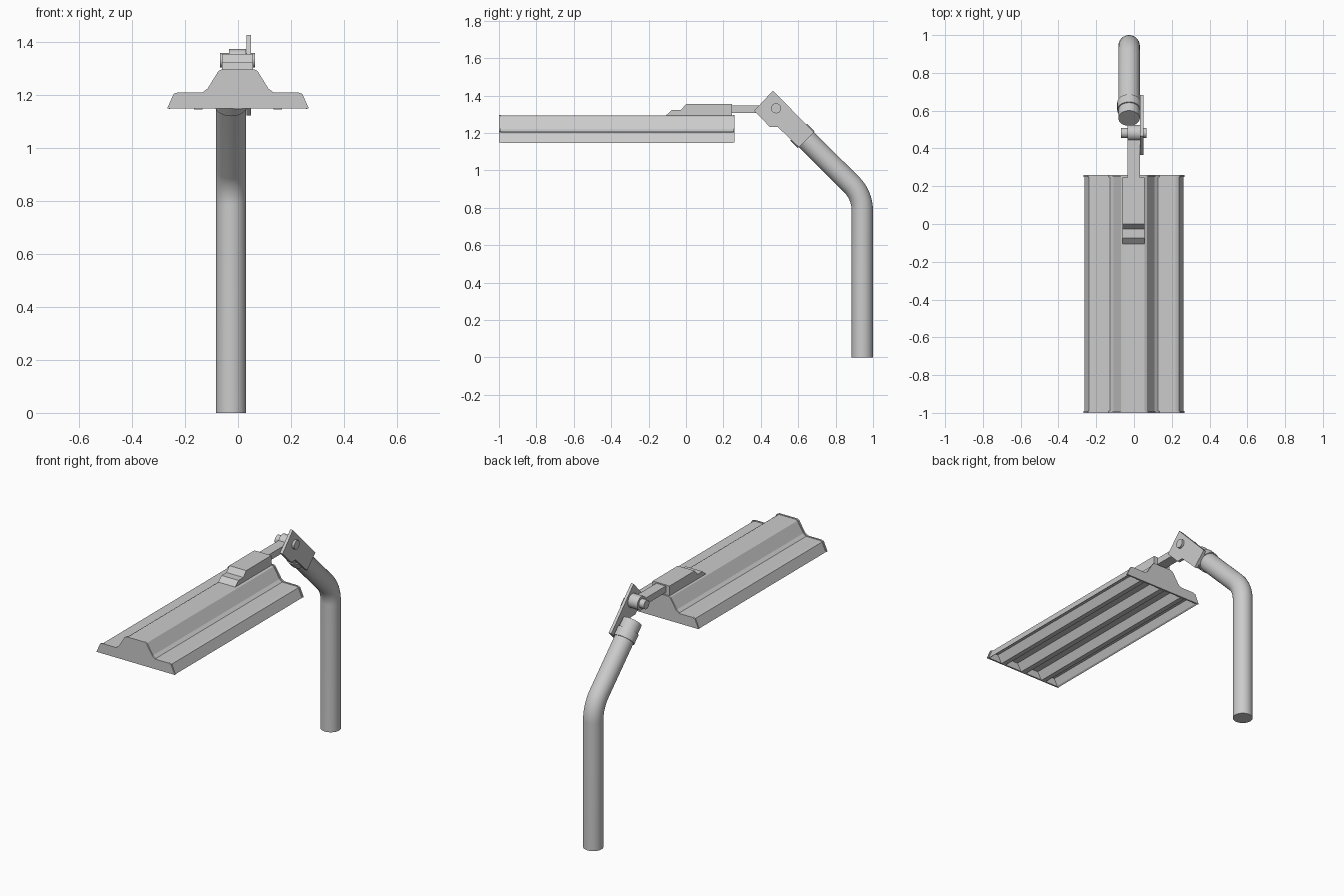
import bpy, bmesh, math
from mathutils import Vector

cube = bpy.data.objects.get("Cube")
if cube:
    bpy.data.objects.remove(cube, do_unlink=True)

grey = bpy.data.materials.new("light grey metal")
grey.use_nodes = True
grey.diffuse_color = (0.6, 0.6, 0.6, 1)
grey.node_tree.nodes["Principled BSDF"].inputs["Base Color"].default_value = (0.6, 0.6, 0.6, 1)


def loft(name, rings, smooth=False):
    """Skin a list of point rings and cap both ends."""
    bm = bmesh.new()
    rows = [[bm.verts.new(p) for p in ring] for ring in rings]
    n = len(rows[0])
    for a, b in zip(rows, rows[1:]):
        for i in range(n):
            j = (i + 1) % n
            bm.faces.new((a[i], a[j], b[j], b[i]))
    bm.faces.new(rows[0][::-1])
    bm.faces.new(rows[-1])
    bmesh.ops.recalc_face_normals(bm, faces=bm.faces[:])
    mesh = bpy.data.meshes.new(name)
    bm.to_mesh(mesh)
    bm.free()
    mesh.materials.append(grey)
    ob = bpy.data.objects.new(name, mesh)
    bpy.context.collection.objects.link(ob)
    if smooth:
        bpy.ops.object.select_all(action='DESELECT')
        ob.select_set(True)
        bpy.context.view_layer.objects.active = ob
        bpy.ops.object.shade_smooth_by_angle(angle=math.radians(35))
    return ob


def extrude_x(name, profile, x0, x1):
    return loft(name, [[(x, y, z) for y, z in profile] for x in (x0, x1)])


def extrude_y(name, profile, y0, y1):
    return loft(name, [[(x, y, z) for x, z in profile] for y in (y0, y1)])


def tube(name, path, radius, x=0.0, sides=32):
    """Round tube along a (y, z) path, each point carrying its direction angle."""
    rings = []
    for y, z, a in path:
        side = Vector((0, math.sin(a), -math.cos(a)))
        ring = []
        for i in range(sides):
            t = 2 * math.pi * i / sides
            ring.append(Vector((x, y, z)) + radius * (math.cos(t) * Vector((1, 0, 0)) + math.sin(t) * side))
        rings.append(ring)
    return loft(name, rings, True)


def pin(name, y, z, radius, x0, x1, sides=24):
    circle = [(y + radius * math.cos(2 * math.pi * i / sides),
               z + radius * math.sin(2 * math.pi * i / sides)) for i in range(sides)]
    return loft(name, [[(x, cy, cz) for cy, cz in circle] for x in (x0, x1)], True)


# Pole: upright, rounded 45 degree bend, sloping upper end
POLE_X, POLE_Y, BEND_Z, BEND_R = -0.026, 0.943, 0.784, 0.2
path = [(POLE_Y, 0, math.pi / 2)]
for k in range(11):
    t = math.radians(45) * k / 10
    path.append((POLE_Y - BEND_R * (1 - math.cos(t)), BEND_Z + BEND_R * math.sin(t), math.pi / 2 + t))
path.append((0.56, 1.247, math.radians(135)))
tube("pole", path, 0.057, POLE_X)

# Collar around the sloping end
slope = math.radians(135)
tube("pole_collar", [(0.642, 1.165, slope), (0.602, 1.205, slope)], 0.063, POLE_X)

# Side bracket, pivot pin and arm
bracket = [(0.465, 1.427), (0.684, 1.203), (0.604, 1.123), (0.491, 1.232), (0.449, 1.232), (0.364, 1.318)]
extrude_x("pivot_bracket", bracket, 0.032, 0.050)
pin("pivot_pin", 0.482, 1.332, 0.027, -0.068, 0.065)
arm = [(0.24, 1.308), (0.482, 1.308), (0.482, 1.348), (0.24, 1.348)]
extrude_x("arm", arm, -0.034, 0.031)
pin("arm_knuckle", 0.482, 1.332, 0.042, -0.034, 0.031)

# Mounting box stepped down towards the front
box = [(-0.107, 1.294), (-0.075, 1.323), (-0.027, 1.323), (0.0, 1.355), (0.246, 1.355), (0.246, 1.294)]
extrude_x("mounting_box", box, -0.06, 0.056)

# Lamp hood: mirrored stepped top, ridged reflector underneath
half_top = [(0.268, 1.149), (0.243, 1.205), (0.226, 1.211), (0.134, 1.211),
            (0.115, 1.225), (0.074, 1.291), (0.062, 1.297)]


def mirrored(half):
    return half + [(-x, z) for x, z in reversed(half)]


hood_top = [(x - math.copysign(0.006, x), z - 0.003) for x, z in mirrored(half_top)]
left_under = [(-0.253, 1.152), (-0.232, 1.193), (-0.192, 1.193), (-0.165, 1.146), (-0.135, 1.146),
              (-0.108, 1.193), (-0.045, 1.193), (-0.017, 1.146)]
underside = left_under + [(-x, z) for x, z in reversed(left_under)]
extrude_y("lamp_hood", hood_top + underside, -0.99, 0.25)

# End plates
for name, y0, y1 in (("front_end_plate", -1.0, -0.99), ("back_end_plate", 0.25, 0.26)):
    extrude_y(name, mirrored(half_top), y0, y1)
